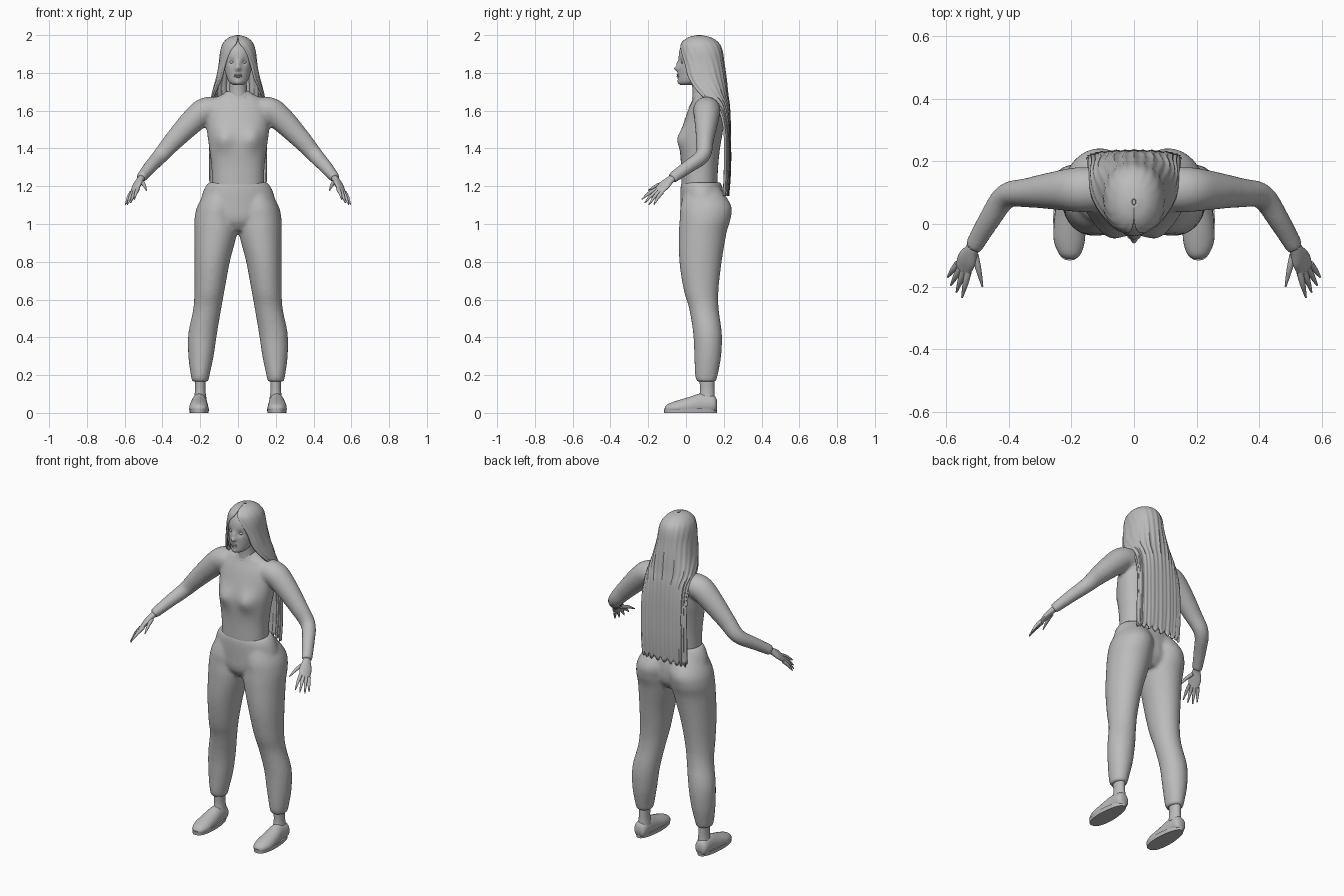
import bpy, bmesh, math
from mathutils import Vector

if "Cube" in bpy.data.objects:
    bpy.data.objects.remove(bpy.data.objects["Cube"], do_unlink=True)

grey = bpy.data.materials.new("plain grey")
grey.use_nodes = True
grey.diffuse_color = (0.5, 0.5, 0.5, 1)
grey.node_tree.nodes["Principled BSDF"].inputs["Base Color"].default_value = (0.5, 0.5, 0.5, 1)

X, Y, Z = Vector((1, 0, 0)), Vector((0, 1, 0)), Vector((0, 0, 1))


def spline(rows, steps):
    """Catmull-Rom interpolation of rows of numbers."""
    out = []
    last = len(rows) - 1
    for i in range(last):
        p0, p1, p2, p3 = (rows[max(0, min(last, i + k))] for k in (-1, 0, 1, 2))
        for s in range(steps):
            t = s / steps
            out.append([b + 0.5 * t * (c - a + t * (2 * a - 5 * b + 4 * c - d
                        + t * (3 * (b - c) + d - a)))
                        for a, b, c, d in zip(p0, p1, p2, p3)])
    out.append(list(rows[-1]))
    return out


def tube(bm, rows, side=X, normal=None, sides=32, steps=5, power=1.0):
    """Loft elliptical rings given as x, y, z, half width, half depth."""
    rows = spline(rows, steps)
    centres = [Vector(r[:3]) for r in rows]
    rings = []
    for i, r in enumerate(rows):
        n = normal or (centres[min(i + 1, len(rows) - 1)] - centres[max(i - 1, 0)]).normalized()
        u = (side - n * side.dot(n)).normalized()
        v = n.cross(u)
        ring = []
        for k in range(sides):
            c, s = math.cos(math.tau * k / sides), math.sin(math.tau * k / sides)
            c, s = (math.copysign(abs(q) ** power, q) for q in (c, s))
            ring.append(bm.verts.new(centres[i] + u * c * r[3] + v * s * r[4]))
        rings.append(ring)
    for lower, upper in zip(rings, rings[1:]):
        for k in range(sides):
            j = (k + 1) % sides
            bm.faces.new((lower[k], lower[j], upper[j], upper[k]))
    bm.faces.new(rings[0][::-1])
    bm.faces.new(rings[-1])


def bulge(bm, centre, radius, push):
    """Push the surface softly around a point."""
    for v in bm.verts:
        v.co += Vector(push) * math.exp(-((v.co - Vector(centre)).length / radius) ** 2)


def ball(bm, centre, size):
    made = bmesh.ops.create_uvsphere(bm, u_segments=16, v_segments=10, radius=1)["verts"]
    for v in made:
        v.co = Vector(centre) + Vector([a * b for a, b in zip(v.co, size)])


def finish(name, bm, voxel=0, angle=50):
    bmesh.ops.recalc_face_normals(bm, faces=bm.faces[:])
    mesh = bpy.data.meshes.new(name)
    bm.to_mesh(mesh)
    bm.free()
    mesh.materials.append(grey)
    obj = bpy.data.objects.new(name, mesh)
    bpy.context.collection.objects.link(obj)
    bpy.ops.object.select_all(action='DESELECT')
    obj.select_set(True)
    bpy.context.view_layer.objects.active = obj
    if voxel:
        # Fuse overlapping lofts into one soft garment
        fuse = obj.modifiers.new("fuse", 'REMESH')
        fuse.mode, fuse.voxel_size, fuse.use_smooth_shade = 'VOXEL', voxel, True
        soft = obj.modifiers.new("soften", 'SMOOTH')
        soft.factor, soft.iterations = 0.5, 5
    else:
        bpy.ops.object.shade_smooth_by_angle(angle=math.radians(angle))
    return obj


# Trousers: pelvis and two legs
bm = bmesh.new()
tube(bm, [(0, .08, 1.22, .155, .105), (0, .083, 1.18, .182, .113), (0, .09, 1.1, .2, .12),
          (0, .09, 1.02, .17, .115), (0, .09, .965, .07, .08)], normal=Z)
leg = [(.09, .09, 1.19, .07, .09), (.105, .105, 1.1, .108, .133), (.115, .102, 1.03, .115, .135),
       (.118, .088, .95, .113, .126), (.137, .077, .8, .094, .112), (.151, .08, .65, .08, .092),
       (.163, .095, .55, .074, .078), (.187, .114, .42, .076, .076), (.196, .115, .3, .067, .071),
       (.2, .108, .2, .05, .06), (.2, .108, .165, .043, .05)]
for m in (1, -1):
    tube(bm, [(m * r[0], *r[1:]) for r in leg], normal=Z)
finish("trousers", bm, voxel=0.01)

# Shirt: torso with bust, collar base and two sleeves
bm = bmesh.new()
tube(bm, [(0, .07, 1.19, .137, .095), (0, .072, 1.3, .14, .098), (0, .075, 1.4, .152, .105),
          (0, .088, 1.5, .165, .108), (0, .105, 1.6, .165, .095), (0, .112, 1.66, .135, .075),
          (0, .105, 1.685, .085, .06), (0, .1, 1.705, .06, .05)], normal=Z, power=.88, sides=48)
for m in (1, -1):
    bulge(bm, (m * .08, -.03, 1.45), .055, (0, -.03, 0))
    sleeve = [(.09, .11, 1.6, .07, .07), (.17, .11, 1.6, .072, .07), (.235, .108, 1.55, .064, .066),
              (.34, .1, 1.442, .047, .052), (.41, .088, 1.362, .04, .042),
              (.465, .01, 1.302, .035, .035), (.515, -.075, 1.242, .03, .027)]
    tube(bm, [(m * r[0], *r[1:]) for r in sleeve], side=Y)
shirt = finish("shirt", bm, voxel=0.009)

# V-shaped placket plate lying on the chest
bm = bmesh.new()
bmesh.ops.create_grid(bm, x_segments=8, y_segments=16, size=1)
for v in bm.verts:
    t = (v.co.y + 1) / 2
    v.co = Vector((v.co.x * (.002 + .034 * t), -.2, 1.5 + .17 * t))
placket = finish("neck_placket", bm)
wrap = placket.modifiers.new("lay on shirt", 'SHRINKWRAP')
wrap.target, wrap.wrap_method, wrap.offset = shirt, 'PROJECT', .003
wrap.use_project_y, wrap.use_positive_direction, wrap.use_negative_direction = True, True, True

# Hands: palm, four fingers and a thumb
fingers = [((.53, -.152, 1.187), (.55, -.235, 1.13)), ((.544, -.148, 1.178), (.568, -.218, 1.112)),
           ((.555, -.14, 1.172), (.586, -.196, 1.102)), ((.564, -.126, 1.168), (.596, -.17, 1.103)),
           ((.508, -.1, 1.222), (.485, -.2, 1.178))]
for m, label in ((1, "left"), (-1, "right")):
    bm = bmesh.new()
    across = Vector((m * .035, .03, -.02))
    tube(bm, [(m * .505, -.06, 1.25, .02, .018), (m * .52, -.085, 1.232, .024, .017),
              (m * .535, -.115, 1.205, .035, .015), (m * .549, -.147, 1.173, .03, .01)],
         side=across, sides=16)
    for base, tip in fingers:
        a, b = (Vector((m * p[0], p[1], p[2])) for p in (base, tip))
        mid = a.lerp(b, .5) + Z * .006
        tube(bm, [(*a, .011, .011), (*mid, .009, .009), (*b, .003, .003)],
             side=across, sides=10, steps=4)
    finish(label + "_hand", bm)

# Ankles, shoes and soles
for m, label in ((1, "left"), (-1, "right")):
    bm = bmesh.new()
    tube(bm, [(m * .2, .11, .07, .034, .044), (m * .2, .112, .12, .028, .038),
              (m * .2, .11, .19, .03, .04)], normal=Z, sides=20)
    finish(label + "_ankle", bm)
    bm = bmesh.new()
    tube(bm, [(m * .205, .163, .04, .022, .03), (m * .205, .145, .045, .038, .048),
              (m * .205, .08, .045, .042, .058), (m * .207, .02, .035, .048, .05),
              (m * .207, -.05, .026, .05, .038), (m * .205, -.095, .022, .035, .025),
              (m * .203, -.112, .02, .014, .01)], normal=-Y, sides=24)
    for v in bm.verts:
        v.co.z = max(v.co.z, .012)
    finish(label + "_shoe", bm)
    bm = bmesh.new()
    tube(bm, [(m * .206, .024, 0, .05, .139), (m * .206, .024, .022, .053, .141)],
         normal=Z, power=.8, steps=1)
    for v in bm.verts:
        v.co.x -= (v.co.x - m * .206) * .2 * max(0, (v.co.y - .02) / .14)
    finish(label + "_sole", bm)

# Head with nose, brow, eye sockets and mouth
bm = bmesh.new()
tube(bm, [(0, .005, 1.735, .022, .028), (0, .018, 1.75, .046, .055), (0, .04, 1.79, .064, .079),
          (0, .06, 1.85, .077, .1), (0, .064, 1.92, .08, .098), (0, .07, 1.965, .062, .078),
          (0, .07, 1.988, .025, .035)], normal=Z, sides=72, steps=8)
bulge(bm, (0, -.04, 1.823), .014, (0, -.024, 0))
bulge(bm, (0, -.04, 1.85), .014, (0, -.01, 0))
bulge(bm, (0, -.03, 1.785), .016, (0, -.012, 0))
bulge(bm, (0, -.03, 1.75), .018, (0, -.008, 0))
for m in (1, -1):
    bulge(bm, (m * .032, -.03, 1.858), .016, (0, .011, 0))
finish("head", bm)

bm = bmesh.new()
for m in (1, -1):
    ball(bm, (m * .031, -.017, 1.857), (.014, .01, .008))
finish("eyes", bm)
bm = bmesh.new()
for z in (1.79, 1.781):
    ball(bm, (0, -.041, z), (.021, .009, .005))
finish("lips", bm)

bm = bmesh.new()
tube(bm, [(0, .09, 1.64, .06, .058), (0, .085, 1.7, .048, .05), (0, .075, 1.8, .045, .05)], normal=Z)
finish("neck", bm)
bm = bmesh.new()
tube(bm, [(0, .1, 1.665, .085, .068), (0, .1, 1.69, .07, .06), (0, .1, 1.7, .062, .056)], normal=Z)
finish("collar", bm)

# Long hair: an open shell, rows of z, centre y, half width, half depth, sweep angle
rows = spline([(2, .07, .008, .01, 3.14), (1.988, .072, .048, .06, 3.12), (1.96, .074, .078, .098, 3),
               (1.92, .078, .093, .113, 2.7), (1.85, .083, .102, .118, 2.35),
               (1.77, .095, .117, .117, 2.2), (1.69, .12, .138, .1, 1.9), (1.62, .16, .146, .07, 1.55),
               (1.5, .2, .15, .036, 1.5), (1.3, .203, .152, .034, 1.5), (1.16, .198, .148, .03, 1.5)], 5)
bm = bmesh.new()
columns = 72
grid = []
for i, (z, yc, a, b, sweep) in enumerate(rows):
    fall = i / (len(rows) - 1)
    line = []
    for k in range(columns + 1):
        f = 2 * k / columns - 1
        t = f * sweep
        lock = 1 + .05 * fall * math.cos(f * 50) + .02 * fall * math.cos(f * 23)
        c = math.cos(t)
        flat = math.copysign(abs(c) ** (1 - .5 * fall), c)
        drop = .012 * math.sin(f * 31) * max(0, fall - .8) * 5
        line.append(bm.verts.new((a * math.sin(t) * (1 + (lock - 1) * .4), yc + b * flat * lock, z + drop)))
    grid.append(line)
for upper, lower in zip(grid, grid[1:]):
    for k in range(columns):
        bm.faces.new((upper[k], lower[k], lower[k + 1], upper[k + 1]))
hair = finish("long_hair", bm, angle=40)
thick = hair.modifiers.new("thickness", 'SOLIDIFY')
thick.thickness, thick.offset = .012, -1
